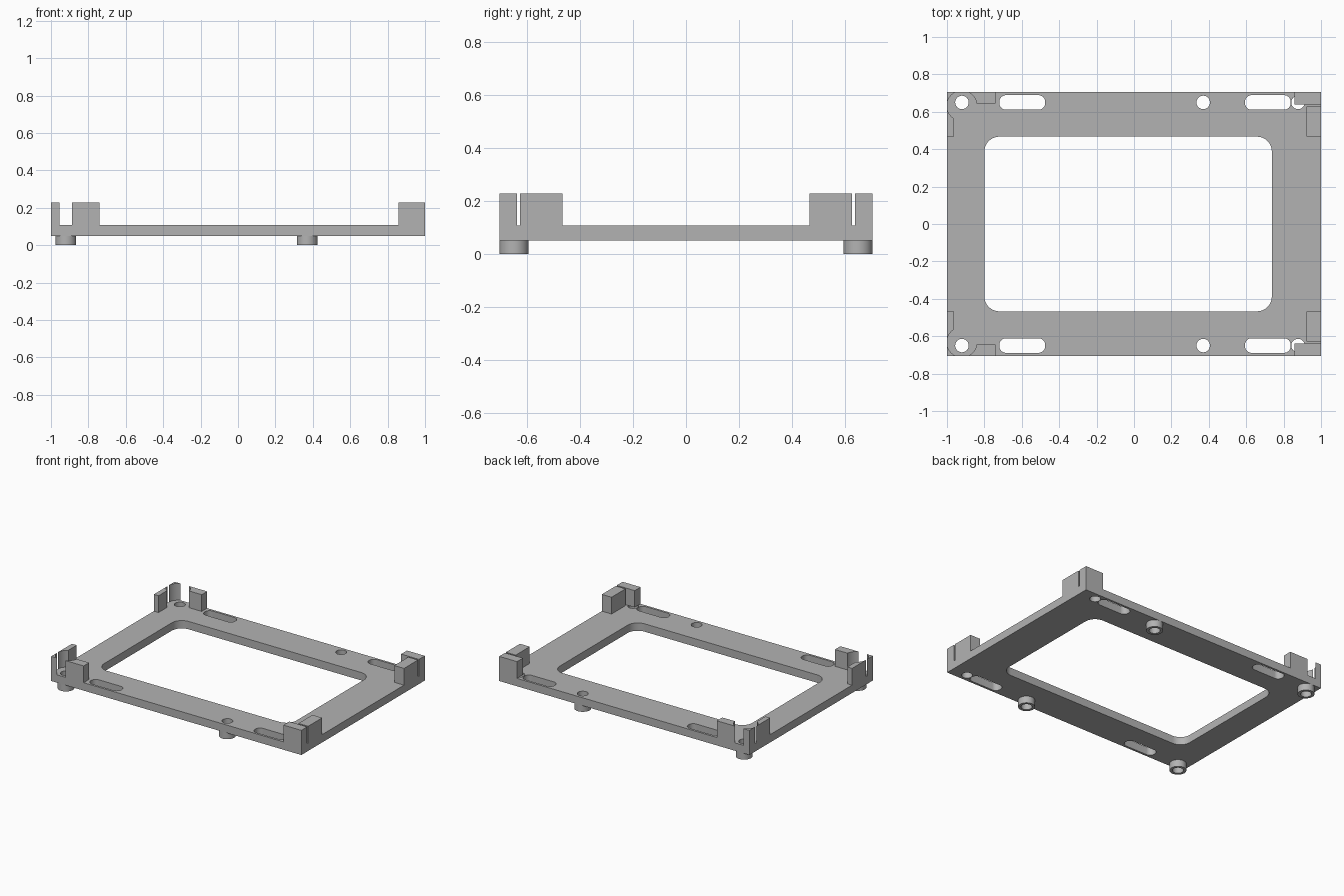
import bpy
from math import sin, cos, pi, sqrt, atan2

if "Cube" in bpy.data.objects:
    bpy.data.objects.remove(bpy.data.objects["Cube"], do_unlink=True)

GREY = (0.45, 0.45, 0.45, 1.0)
mat = bpy.data.materials.new("matte grey")
mat.use_nodes = True
mat.diffuse_color = GREY
mat.node_tree.nodes["Principled BSDF"].inputs["Base Color"].default_value = GREY

HALF_Y = 0.705
BOTTOM, DECK, TOP = 0.05, 0.107, 0.228


def arc(cx, cy, r, a0, a1, n=16):
    return [(cx + r * cos(a0 + (a1 - a0) * i / n), cy + r * sin(a0 + (a1 - a0) * i / n))
            for i in range(n + 1)]


def circle(cx, cy, r):
    return arc(cx, cy, r, 0, 2 * pi, 40)[:-1]


def rounded(x0, x1, y0, y1, r):
    corners = [(x1 - r, y1 - r), (x0 + r, y1 - r), (x0 + r, y0 + r), (x1 - r, y0 + r)]
    return [p for i, (cx, cy) in enumerate(corners)
            for p in arc(cx, cy, r, i * pi / 2, (i + 1) * pi / 2, 10)]


def rect(x0, x1, y0, y1):
    return [(x0, y0), (x1, y0), (x1, y1), (x0, y1)]


def prism(name, loops, z0, z1):
    """Extrude an outline (with any holes) from z0 to z1 as a mesh."""
    curve = bpy.data.curves.new(name + " profile", "CURVE")
    curve.dimensions = "2D"
    curve.fill_mode = "BOTH"
    curve.extrude = (z1 - z0) / 2
    for loop in loops:
        spline = curve.splines.new("POLY")
        spline.points.add(len(loop) - 1)
        for point, (x, y) in zip(spline.points, loop):
            point.co = (x, y, 0, 1)
        spline.use_cyclic_u = True
    temp = bpy.data.objects.new(name + " profile", curve)
    bpy.context.collection.objects.link(temp)
    bpy.context.view_layer.update()
    mesh = bpy.data.meshes.new_from_object(
        temp.evaluated_get(bpy.context.evaluated_depsgraph_get()))
    bpy.data.objects.remove(temp, do_unlink=True)
    obj = bpy.data.objects.new(name, mesh)
    obj.location.z = (z0 + z1) / 2
    bpy.context.collection.objects.link(obj)
    mesh.materials.clear()
    mesh.materials.append(mat)
    bpy.ops.object.select_all(action="DESELECT")
    obj.select_set(True)
    bpy.context.view_layer.objects.active = obj
    bpy.ops.object.shade_smooth_by_angle(angle=pi / 6)
    return obj


def flip(loop, side):
    return [(x, y * side) for x, y in loop]


# Frame plate with window, slots and screw holes
hole_y, hole_r = 0.65, 0.036
feet_x = (-0.92, 0.37)
loops = [rect(-1, 1, -HALF_Y, HALF_Y), rounded(-0.8, 0.737, -0.467, 0.467, 0.08)]
for side in (-1, 1):
    for x in feet_x:
        loops.append(circle(x, hole_y * side, hole_r))
    loops.append(circle(0.877, hole_y * side, hole_r))
    for x0, x1 in ((-0.72, -0.475), (0.593, 0.838)):
        loops.append(flip(rounded(x0, x1, 0.611, 0.689, 0.036), side))
prism("frame_plate", loops, BOTTOM, DECK)

# Round relief that separates the walls at the right-hand corners
CX, CY, R = -0.92, 0.632, 0.0803


def relief(p, q):
    a0 = atan2(p[1] - CY, p[0] - CX)
    a1 = atan2(q[1] - CY, q[0] - CX)
    if a0 - a1 > pi:
        a1 += 2 * pi
    elif a1 - a0 > pi:
        a0 += 2 * pi
    return arc(CX, CY, R, a0, a1)


def at_x(x, sign):
    return (x, CY + sign * sqrt(R * R - (x - CX) ** 2))


def at_y(y, sign):
    return (CX + sign * sqrt(R * R - (y - CY) ** 2), y)


inner = 0.643
post = [(-1, HALF_Y)] + relief(at_y(HALF_Y, -1), at_x(-1, 1))
long_wall = relief(at_y(HALF_Y, 1), at_y(inner, 1)) + [(-0.74, inner), (-0.74, HALF_Y)]
end_wall = relief(at_x(-1, -1), at_x(-0.962, -1)) + [(-0.962, 0.467), (-1, 0.467)]

for side, label in ((-1, "front"), (1, "back")):
    # Corner walls
    walls = {
        "right_corner_post": post,
        "right_long_wall": long_wall,
        "right_end_wall": end_wall,
        "left_long_wall": rect(0.857, 1, 0.638, HALF_Y),
        "left_end_wall": rect(0.922, 1, 0.467, 0.627),
    }
    for name, loop in walls.items():
        prism(f"{label}_{name}", [flip(loop, side)], DECK, TOP)
    # Hollow feet
    for x, where in zip(feet_x, ("right", "left")):
        prism(f"{label}_{where}_foot",
              [circle(x, hole_y * side, 0.055), circle(x, hole_y * side, hole_r)], 0, BOTTOM)
